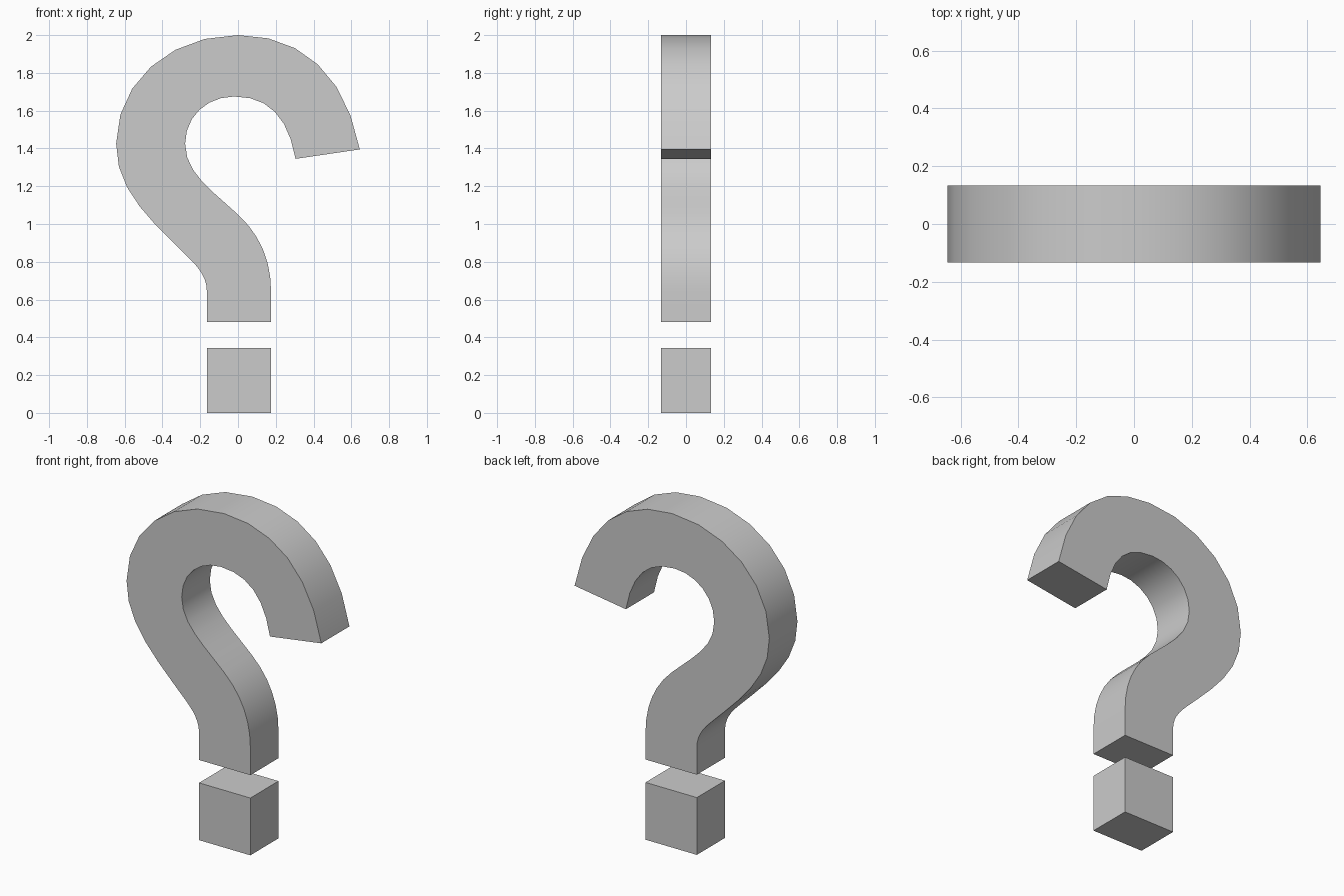
import bpy, bmesh, math
from mathutils import Vector
from mathutils.geometry import interpolate_bezier

if "Cube" in bpy.data.objects:
    bpy.data.objects.remove(bpy.data.objects["Cube"], do_unlink=True)

HALF_DEPTH = 0.133
LEFT, RIGHT = -0.165, 0.175      # sides of the stem and the dot
STEPS = 7                        # points along each curved stretch

grey = bpy.data.materials.new("plain grey")
grey.use_nodes = True
colour = (0.6, 0.6, 0.6, 1)
grey.diffuse_color = colour
grey.node_tree.nodes["Principled BSDF"].inputs["Base Color"].default_value = colour


def sweep(start, *stretches):
    """Follow bezier stretches, each given as (handle, handle, end)."""
    points = [Vector(start)]
    for stretch in stretches:
        first, second, end = map(Vector, stretch)
        points += interpolate_bezier(points[-1], first, second, end, STEPS)[1:]
    return points


def slab(name, outline):
    """Extrude a front outline through the depth of the model."""
    bm = bmesh.new()
    front = bm.faces.new([bm.verts.new((p[0], -HALF_DEPTH, p[1])) for p in outline])
    extruded = bmesh.ops.extrude_face_region(bm, geom=[front], use_keep_orig=True)
    moved = [g for g in extruded["geom"] if isinstance(g, bmesh.types.BMVert)]
    bmesh.ops.translate(bm, verts=moved, vec=(0, 2 * HALF_DEPTH, 0))
    bmesh.ops.recalc_face_normals(bm, faces=bm.faces)
    mesh = bpy.data.meshes.new(name)
    bm.to_mesh(mesh)
    bm.free()
    mesh.materials.append(grey)
    obj = bpy.data.objects.new(name, mesh)
    bpy.context.collection.objects.link(obj)
    return obj


# Outer edge: up the left of the stem, round the bowl, to the tip
outer = sweep((LEFT, 0.645),
              ((LEFT, 0.71), (-0.2, 0.76), (-0.25, 0.81)),
              ((-0.44, 1.0), (-0.65, 1.17), (-0.645, 1.425)),
              ((-0.645, 1.745), (-0.37, 2), (0, 2)),
              ((0.34, 2), (0.57, 1.79), (0.645, 1.395)))

# Inner edge: from the tip back round and down the right of the stem
inner = sweep((0.305, 1.345),
              ((0.265, 1.57), (0.16, 1.675), (-0.02, 1.675)),
              ((-0.165, 1.675), (-0.28, 1.57), (-0.28, 1.425)),
              ((-0.28, 1.27), (-0.14, 1.18), (0, 1.05)),
              ((0.12, 0.94), (RIGHT, 0.8), (RIGHT, 0.645)))

hook = slab("hook", [(LEFT, 0.48), *outer, *inner, (RIGHT, 0.48)])
dot = slab("dot", [(LEFT, 0), (LEFT, 0.343), (RIGHT, 0.343), (RIGHT, 0)])

# Smooth the curved sides and keep the rims sharp
bpy.ops.object.select_all(action="DESELECT")
bpy.context.view_layer.objects.active = hook
hook.select_set(True)
bpy.ops.object.shade_smooth_by_angle(angle=math.radians(30))
